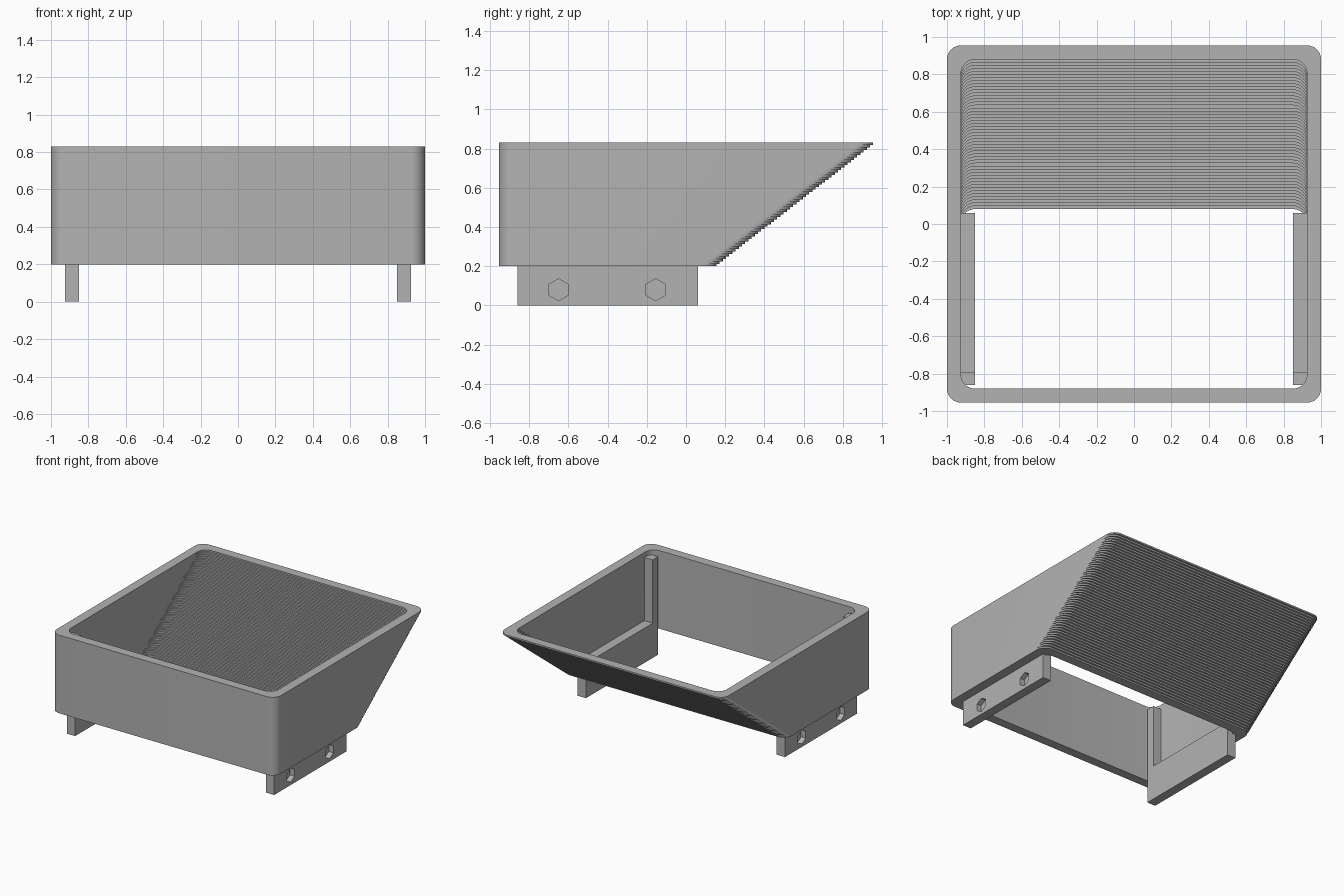
import bpy, bmesh, math
from mathutils import Matrix

if "Cube" in bpy.data.objects:
    bpy.data.objects.remove(bpy.data.objects["Cube"])

# One plain grey plastic
grey = bpy.data.materials.new("grey_plastic")
grey.use_nodes = True
grey.diffuse_color = (0.45, 0.45, 0.45, 1)
grey.node_tree.nodes["Principled BSDF"].inputs["Base Color"].default_value = grey.diffuse_color

WALL, FRONT = 0.075, -0.955
BASE, RIM = 0.2, 0.83
BACK_LOW, BACK_HIGH = 0.155, 0.955
LAYERS = 50


def finish(bm, name):
    bmesh.ops.recalc_face_normals(bm, faces=bm.faces)
    mesh = bpy.data.meshes.new(name)
    bm.to_mesh(mesh)
    bm.free()
    mesh.materials.append(grey)
    obj = bpy.data.objects.new(name, mesh)
    bpy.context.collection.objects.link(obj)
    return obj


def activate(obj):
    bpy.ops.object.select_all(action='DESELECT')
    obj.select_set(True)
    bpy.context.view_layer.objects.active = obj


def outline(inset, back, z, radius=0.075, steps=8):
    """Rounded rectangle loop, counter-clockwise from the back left corner."""
    x, y0, y1 = 1 - inset - radius, FRONT + inset + radius, back - inset - radius
    points = []
    for i, (cx, cy) in enumerate([(x, y1), (-x, y1), (-x, y0), (x, y0)]):
        for s in range(steps + 1):
            a = math.pi / 2 * (i + s / steps)
            points.append((cx + radius * math.cos(a), cy + radius * math.sin(a), z))
    return points


# Shell: thin stacked layers, each reaching further back than the one below
bm = bmesh.new()
outer, inner = [], []
for k in range(LAYERS):
    back = BACK_LOW + (BACK_HIGH - BACK_LOW) * k / (LAYERS - 1)
    for level in (k, k + 1):
        z = BASE + (RIM - BASE) * level / LAYERS
        outer.append([bm.verts.new(p) for p in outline(0, back, z)])
        inner.append([bm.verts.new(p) for p in outline(WALL, back, z)])
loops = outer + inner[::-1]
for a, b in zip(loops, loops[1:] + loops[:1]):
    for i in range(len(a)):
        j = (i + 1) % len(a)
        bm.faces.new((a[i], a[j], b[j], b[i]))
bmesh.ops.remove_doubles(bm, verts=bm.verts, dist=1e-5)
bmesh.ops.dissolve_degenerate(bm, edges=bm.edges, dist=1e-5)
shell = finish(bm, "sloped_shell")
activate(shell)
bpy.ops.object.shade_smooth_by_angle(angle=math.radians(30))

# Mounting brackets: a low rail with an upright post at the front corner
RAIL = [(-0.86, 0), (0.06, 0), (0.06, 0.28), (-0.79, 0.28), (-0.79, 0.79), (-0.86, 0.79)]
for side, name in ((1, "left_bracket"), (-1, "right_bracket")):
    bm = bmesh.new()
    face = bm.faces.new([bm.verts.new((side * 0.85, y, z)) for y, z in RAIL])
    ext = bmesh.ops.extrude_face_region(bm, geom=[face])
    bmesh.ops.translate(bm, vec=(side * 0.075, 0, 0),
                        verts=[v for v in ext["geom"] if isinstance(v, bmesh.types.BMVert)])
    bracket = finish(bm, name)

    # Hexagonal nut pockets sunk into the outer face
    bm = bmesh.new()
    for y in (-0.65, -0.155):
        place = Matrix.Translation((side * 0.925, y, 0.08)) @ Matrix.Rotation(math.pi / 2, 4, 'Y') \
            @ Matrix.Rotation(math.pi / 2, 4, 'Z')
        bmesh.ops.create_cone(bm, cap_ends=True, segments=6, radius1=0.056, radius2=0.056,
                              depth=0.08, matrix=place)
    cutter = finish(bm, "pocket_cutter")
    cutter.hide_render = True
    cut = bracket.modifiers.new("nut_pockets", 'BOOLEAN')
    cut.object, cut.operation, cut.solver = cutter, 'DIFFERENCE', 'EXACT'
    activate(bracket)
    bpy.ops.object.modifier_apply(modifier=cut.name)
    bpy.data.objects.remove(cutter)
